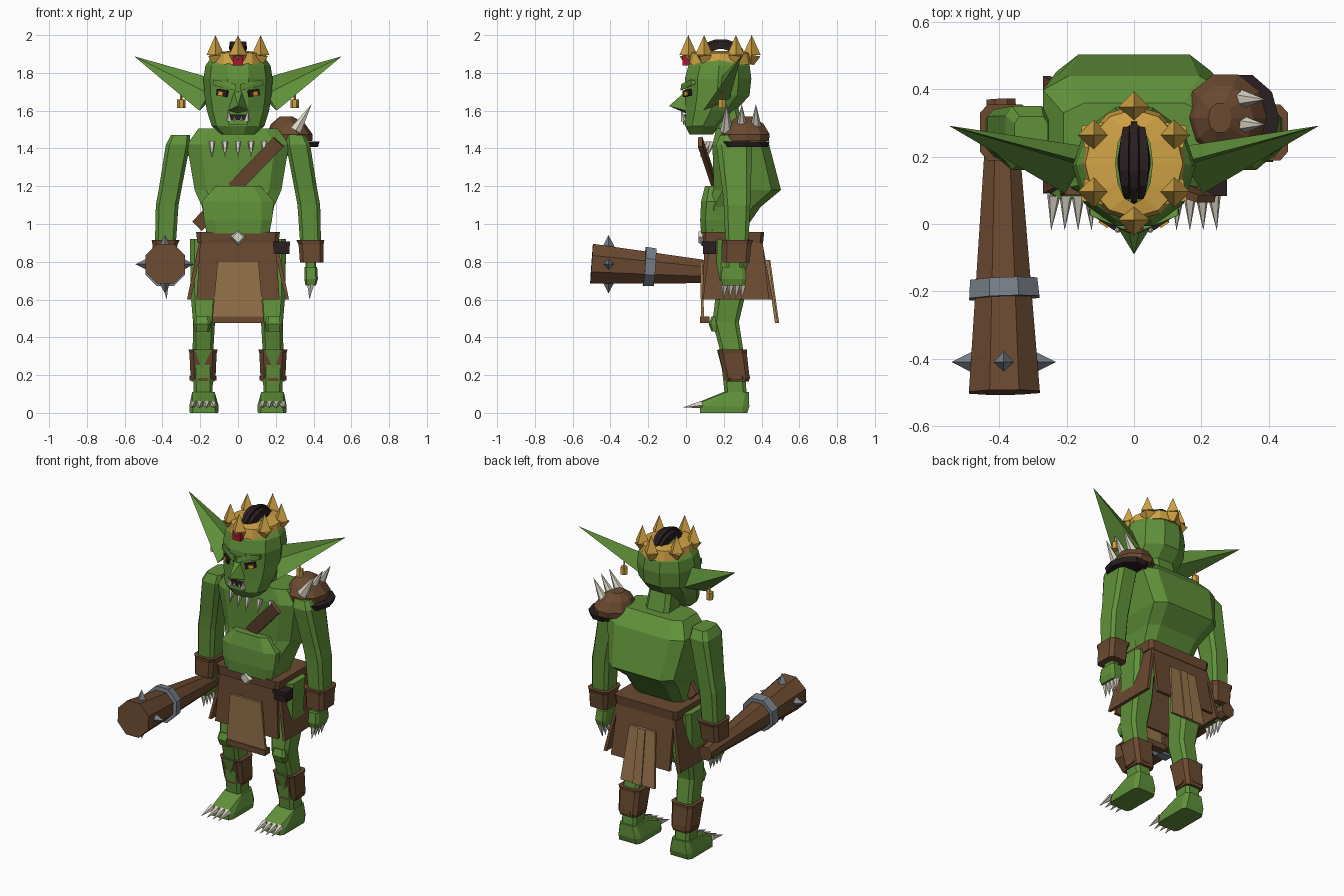
import bpy, bmesh, math
from mathutils import Vector, Matrix, Euler

if "Cube" in bpy.data.objects:
    bpy.data.objects.remove(bpy.data.objects["Cube"])

COLOURS = {"green skin": (0.118, 0.285, 0.042), "brown leather": (0.145, 0.068, 0.030),
           "tan hide": (0.31, 0.175, 0.07), "gold": (0.64, 0.37, 0.06),
           "grey iron": (0.19, 0.215, 0.25), "bone": (0.70, 0.66, 0.56),
           "dark leather": (0.022, 0.013, 0.014), "red gem": (0.42, 0.008, 0.035),
           "amber eye": (0.80, 0.40, 0.02)}
MATS = {}
for label, rgb in COLOURS.items():
    MATS[label] = bpy.data.materials.new(label)
    MATS[label].diffuse_color = (*rgb, 1)
SKIN, LEATHER, HIDE, GOLD, IRON, BONE, DARK, RED, AMBER = COLOURS


def finish(name, bm, mat, both=False):
    """Store the mesh; with both=True also add its mirror image across x = 0."""
    bmesh.ops.recalc_face_normals(bm, faces=bm.faces)
    for side in ((1, -1) if both else (1,)):
        if side < 0:
            bmesh.ops.scale(bm, vec=(-1, 1, 1), verts=bm.verts)
            bmesh.ops.reverse_faces(bm, faces=bm.faces)
        me = bpy.data.meshes.new(name)
        bm.to_mesh(me)
        me.materials.append(MATS[mat])
        suffix = ("_left" if side > 0 else "_right") if both else ""
        bpy.context.collection.objects.link(bpy.data.objects.new(name + suffix, me))
    bm.free()


def loft(name, rings, mat, both=False, closed=False):
    bm = bmesh.new()
    vs = [[bm.verts.new(p) for p in r] for r in rings]
    n = len(vs[0])
    for a, b in zip(vs, vs[1:] + ([vs[0]] if closed else [])):
        for i in range(n):
            bm.faces.new((a[i], a[(i + 1) % n], b[(i + 1) % n], b[i]))
    if not closed:
        bm.faces.new(vs[0])
        bm.faces.new(vs[-1])
    finish(name, bm, mat, both)


def hull(name, pts, mat, both=False):
    bm = bmesh.new()
    bmesh.ops.convex_hull(bm, input=[bm.verts.new(p) for p in pts])
    finish(name, bm, mat, both)


def box(name, c, size, mat, rot=(0, 0, 0), both=False):
    bm = bmesh.new()
    m = Matrix.Translation(c) @ Euler(rot).to_matrix().to_4x4() @ Matrix.Diagonal((*size, 1))
    bmesh.ops.create_cube(bm, size=1, matrix=m)
    finish(name, bm, mat, both)


def rod(name, p, q, r1, r2, mat, n=8, both=False):
    """Tapered prism from p to q; r2 = 0 gives a spike. Four-sided ones stand on a corner."""
    p, q = Vector(p), Vector(q)
    d = q - p
    m = Matrix.Translation((p + q) / 2) @ d.to_track_quat('Z', 'Y').to_matrix().to_4x4()
    m = m @ Matrix.Rotation(0 if n == 4 else math.pi / n, 4, 'Z')
    bm = bmesh.new()
    bmesh.ops.create_cone(bm, cap_ends=True, segments=n, radius1=r1, radius2=r2,
                          depth=d.length, matrix=m)
    finish(name, bm, mat, both)


def oval(x, y, z, rx, ry, n=10):
    return [(x + rx * math.cos(2 * math.pi * i / n), y + ry * math.sin(2 * math.pi * i / n), z)
            for i in range(n)]


def oct8(x, y, z, hx, hy, c=0.3):
    """Rectangle with cut corners, as a ring of eight points."""
    a, b = hx * (1 - c), hy * (1 - c)
    return [(x + u, y + v, z) for u, v in ((hx, -b), (hx, b), (a, hy), (-a, hy),
                                           (-hx, b), (-hx, -b), (-a, -hy), (a, -hy))]


# Torso, belly and neck
loft("torso", [oct8(0, .20, .94, .165, .09), oct8(0, .25, 1.09, .19, .145),
               oct8(0, .325, 1.18, .23, .178, .28), oct8(0, .29, 1.42, .27, .15, .28),
               oct8(0, .26, 1.505, .21, .10)], SKIN)
loft("belly", [oct8(0, .17, .95, .165, .09), oct8(0, .165, 1.02, .18, .09),
               oct8(0, .165, 1.12, .19, .085, .35), oct8(0, .18, 1.20, .12, .08)], SKIN)
loft("neck", [oct8(0, .25, 1.42, .085, .08), oct8(0, .20, 1.64, .075, .07)], SKIN)

# Head
loft("head", [oval(0, .08, 1.475, .09, .065), oval(0, .09, 1.52, .14, .10),
              oval(0, .13, 1.60, .165, .14), oval(0, .165, 1.68, .178, .18),
              oval(0, .17, 1.77, .183, .185), oval(0, .175, 1.84, .172, .17),
              oval(0, .18, 1.885, .138, .13), oval(0, .18, 1.905, .06, .06)], SKIN)
hull("nose", [(-.02, -.005, 1.70), (.02, -.005, 1.70), (-.055, 0, 1.60), (.055, 0, 1.60),
              (0, -.09, 1.625), (0, 0, 1.585)], SKIN)
hull("brow", [(.01, -.03, 1.705), (.01, -.025, 1.74), (.01, .03, 1.73), (.135, .03, 1.735),
              (.13, .025, 1.765), (.13, .07, 1.75)], SKIN, True)
box("eye_socket", (.083, .007, 1.694), (.066, .016, .034), DARK, (0, -.15, .6), True)
box("eye", (.087, .005, 1.690), (.028, .020, .022), AMBER, (0, -.15, .6), True)
box("mouth", (0, -.006, 1.566), (.085, .012, .030), DARK)
box("lower_lip", (0, -.004, 1.538), (.10, .025, .025), SKIN)
rod("tusk", (.046, -.012, 1.545), (.052, -.025, 1.605), .016, 0, BONE, 5, True)
rod("tooth", (.018, -.012, 1.55), (.018, -.015, 1.575), .008, 0, BONE, 4, True)

# Ears facing forward with a folded front, and earrings
tip = Vector((.55, .292, 1.888))
base = [(.15, .185, 1.775), (.155, .175, 1.69), (.205, .09, 1.60), (.14, .23, 1.66)]
loft("ear", [[Vector(p) for p in base],
             [tip + (Vector(p) - tip) * .01 for p in base]], SKIN, True)
rod("earring", (.30, .19, 1.615), (.30, .19, 1.66), .022, .022, GOLD, 6, True)
rod("earring_hook", (.30, .19, 1.65), (.30, .19, 1.70), .006, .006, GOLD, 4, True)

# Crown, gem and crest of hair
loft("crown_band", [oval(0, .18, 1.845, .155, .172, 12), oval(0, .18, 1.905, .145, .160, 12),
                    oval(0, .18, 1.915, .055, .12, 12), oval(0, .18, 1.85, .055, .12, 12)],
     GOLD, closed=True)
for i in range(6):
    a = math.pi / 2 + i * math.pi / 3
    x, y = .138 * math.cos(a), .18 + .168 * math.sin(a)
    rod("crown_spike", (x, y, 1.895), (x, y, 2.0), .047, 0, GOLD, 4)
    rod("crown_spike_root", (x, y, 1.895), (x * .95, .18 + (y - .18) * .95, 1.845), .047, .02, GOLD, 4)
box("gem", (0, .002, 1.867), (.055, .04, .055), RED)
for x, k in ((-.03, .88), (0, 1), (.03, .88)):
    rings = []
    for i in range(8):
        t = math.pi * i / 7
        w = .009 + .010 * math.sin(t)
        rings.append([(x * (.6 + .4 * math.sin(t)) + dx, .185 - r * 1.28 * math.cos(t),
                       1.885 + r * .95 * math.sin(t))
                      for dx, r in ((-w, .045), (w, .045), (w * .7, .1 * k), (-w * .7, .1 * k))])
    loft("hair_strip", rings, DARK)

# Arms, cuffs, hands and claws
loft("arm", [oct8(.305, .25, 1.47, .05, .07), oct8(.318, .255, 1.42, .064, .095),
             oct8(.36, .268, 1.18, .06, .075), oct8(.375, .27, 1.10, .06, .07),
             oct8(.385, .27, .88, .055, .06)], SKIN, True)
loft("shoulder", [oct8(.26, .26, 1.36, .03, .06), oct8(.265, .26, 1.43, .05, .07)], SKIN, True)
loft("cuff", [oct8(.39, .265, .795, .062, .072), oct8(.387, .27, .89, .066, .076),
              oct8(.383, .272, .915, .074, .083)], LEATHER, True)
loft("wrist", [oct8(.385, .255, .76, .028, .04), oct8(.385, .255, .81, .028, .04)], SKIN, True)
loft("hand", [oct8(.385, .252, .675, .028, .058), oct8(.387, .252, .71, .036, .068),
              oct8(.385, .252, .772, .034, .06)], SKIN, True)
for i in range(4):
    y = .206 + .032 * i
    rod("hand_claw", (.385, y, .678), (.378, y - .008, .60), .019, 0, BONE, 5, True)

# Legs, shin guards and feet
loft("leg", [oct8(.175, .25, .92, .08, .085), oct8(.18, .235, .62, .07, .078),
             oct8(.18, .21, .48, .058, .07), oct8(.185, .24, .34, .055, .062),
             oct8(.185, .265, .08, .05, .058)], SKIN, True)
loft("knee", [oct8(.19, .165, .43, .04, .03), oct8(.19, .16, .47, .046, .04),
              oct8(.19, .165, .51, .04, .03)], SKIN, True)
loft("shin_guard", [oct8(.185, .27, .165, .060, .062), oct8(.185, .27, .185, .066, .067),
                    oct8(.185, .248, .315, .072, .074), oct8(.185, .246, .335, .077, .078)],
     LEATHER, True)
rod("guard_strap", (.185, .268, .175), (.185, .266, .192), .077, .077, LEATHER, 8, True)
hull("guard_opening", [(x, y + t, z) for x, y, z in ((.14, .164, .334), (.228, .164, .334), (.19, .192, .225))
                       for t in (0, .009)], SKIN, True)
hull("foot", oct8(.18, .20, 0, .075, .125, .2) + oct8(.18, .205, .035, .078, .13, .25)
     + oct8(.183, .265, .11, .06, .068) + oct8(.18, .12, .06, .06, .045), SKIN, True)
for i in range(4):
    x = .13 + .036 * i
    rod("toe_claw", (x, .085, .047), (x + .004 * i - .004, -.02, .028), .021, 0, BONE, 5, True)

# Belt, buckle, pouch and skirt panels
hull("belt", oct8(0, .25, .90, .215, .158, .1) + oct8(0, .25, .958, .222, .164, .1), LEATHER)
rod("buckle", (0, .095, .93), (0, .067, .93), .045, .03, BONE, 4)
box("pouch", (.23, .125, .875), (.085, .07, .065), DARK)
box("pouch_flap", (.23, .12, .895), (.092, .075, .025), DARK)


def panel(name, mat, top, bottom, z1, z0, thick, along_y=False, both=False):
    """Flared hanging plate: top and bottom are (half width, offset)."""
    pts = []
    for (w, o), z in ((top, z1), (bottom, z0)):
        for s in (-w, w):
            for t in (0, thick):
                pts.append((o + t, .265 + s, z) if along_y else (s, o + t, z))
    hull(name, pts, mat, both)


panel("front_skirt", LEATHER, (.20, .10), (.22, .085), .91, .60, .02)
panel("back_skirt", LEATHER, (.195, .383), (.205, .440), .91, .60, .02)
panel("side_skirt", LEATHER, (.14, .185), (.175, .25), .91, .60, .02, True, True)
panel("front_apron", HIDE, (.108, .074), (.135, .08), .805, .51, .015)
box("front_apron_hem", (0, .10, .493), (.27, .05, .036), LEATHER)
panel("back_apron", HIDE, (.09, .424), (.12, .471), .81, .475, .015)
panel("back_apron_strip", HIDE, (.025, .439), (.03, .486), .81, .475, .007)

# Chest strap and tooth necklace
a, b = Vector((.215, .075, 1.435)), Vector((-.215, .225, .99))
d = (a - b).normalized()
w = d.cross(Vector((0, 1, 0))).normalized() * .036
t = d.cross(w).normalized() * .012
hull("chest_strap", [p + i * w + j * t for p in (a, b) for i in (-1, 1) for j in (-1, 1)], LEATHER)
for i in range(-2, 3):
    x = .069 * i
    y = .085 + abs(x) * .25
    rod("necklace_tooth", (x, y + .02, 1.435), (x, y - .01, 1.35), .018, 0, BONE, 5)

# Spiked shoulder pad over a dark rim
loft("shoulder_pad", [oval(.275, .315, 1.44, .118, .13), oval(.273, .315, 1.475, .122, .135),
                      oval(.265, .315, 1.53, .09, .10), oval(.255, .315, 1.568, .035, .045)], LEATHER)
loft("shoulder_pad_rim", [oval(.315, .31, 1.408, .108, .13), oval(.315, .31, 1.438, .117, .14)], DARK)
for y in (.215, .295, .37):
    rod("pad_spike", (.305, y, 1.495), (.39, y, 1.635), .035, 0, BONE, 6)

# Club with iron ring and spikes
rod("club", (-.385, -.50, .79), (-.392, .28, .735), .114, .052, LEATHER)
rod("club_knob", (-.392, .28, .735), (-.395, .37, .73), .052, .046, LEATHER)
rod("club_ring", (-.385, -.22, .775), (-.387, -.165, .771), .113, .108, IRON)
for i in range(4):
    o = Vector((math.cos(i * math.pi / 2), 0, math.sin(i * math.pi / 2)))
    c = Vector((-.387, -.41, .787))
    rod("club_spike", c + o * .092, c + o * .155, .032, 0, IRON, 4)

for m in bpy.data.materials:
    if m.users and not m.is_grease_pencil:
        m.use_nodes = True
        m.node_tree.nodes["Principled BSDF"].inputs["Base Color"].default_value = m.diffuse_color
